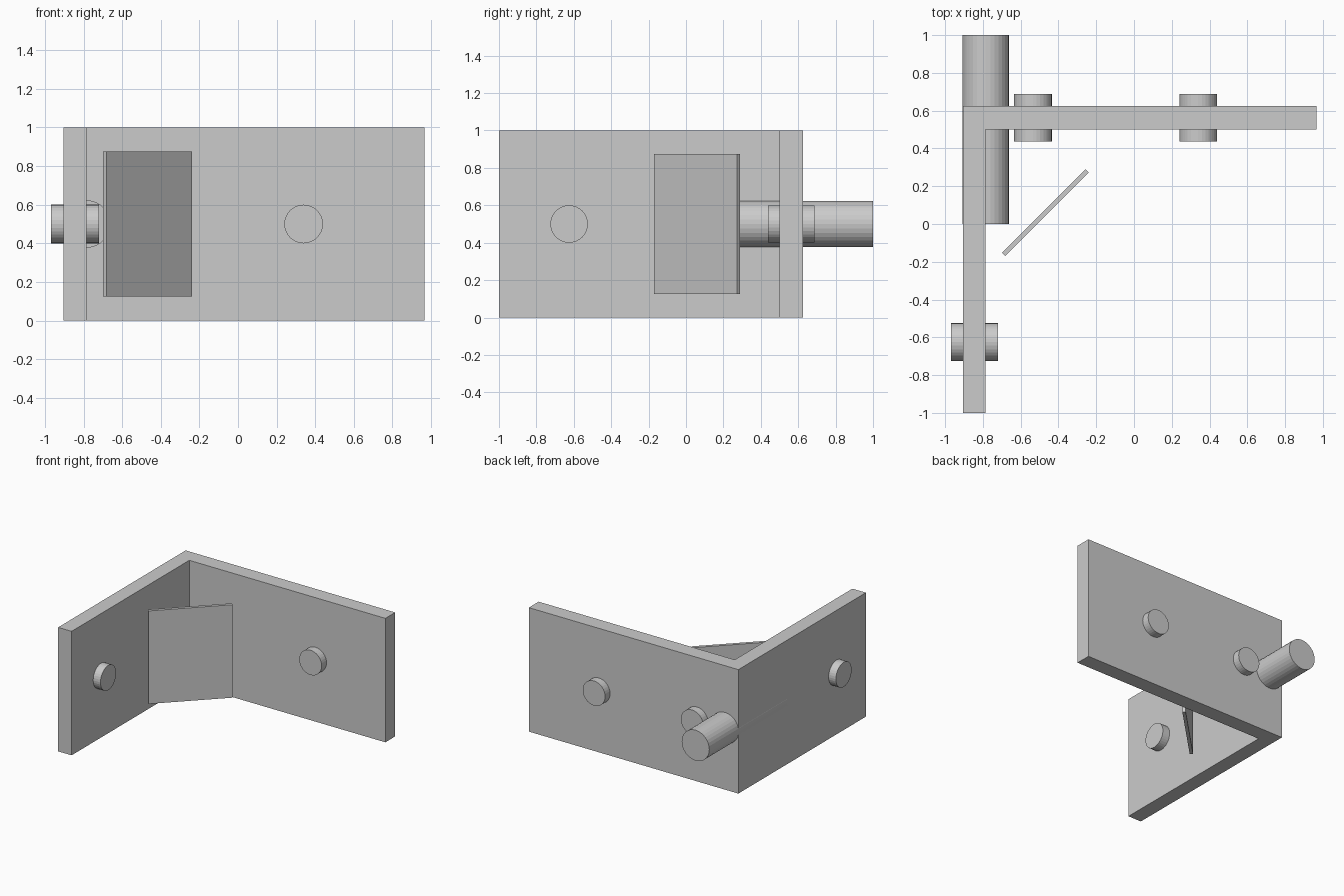
import bpy, bmesh
from math import radians
from mathutils import Matrix, Vector

if "Cube" in bpy.data.objects:
    bpy.data.objects.remove(bpy.data.objects["Cube"])


def finish(name, bm):
    bmesh.ops.recalc_face_normals(bm, faces=bm.faces)
    mesh = bpy.data.meshes.new(name)
    bm.to_mesh(mesh)
    bm.free()
    obj = bpy.data.objects.new(name, mesh)
    bpy.context.collection.objects.link(obj)
    return obj


def rod(name, center, radius, length, axis):
    """Capped cylinder lying along the x or y axis."""
    bm = bmesh.new()
    turn = Matrix.Rotation(radians(90), 4, 'Y' if axis == 'X' else 'X')
    bmesh.ops.create_cone(bm, cap_ends=True, segments=32, radius1=radius,
                          radius2=radius, depth=length,
                          matrix=Matrix.Translation(center) @ turn)
    return finish(name, bm)


# L-shaped wall, extruded from its plan outline
outline = [(-0.905, -1), (-0.785, -1), (-0.785, 0.5),
           (0.965, 0.5), (0.965, 0.625), (-0.905, 0.625)]
bm = bmesh.new()
base = bm.faces.new([bm.verts.new((x, y, 0)) for x, y in outline])
top = bmesh.ops.extrude_face_region(bm, geom=[base], use_keep_orig=True)
bmesh.ops.translate(bm, vec=(0, 0, 1),
                    verts=[g for g in top["geom"] if isinstance(g, bmesh.types.BMVert)])
finish("corner_wall", bm)

# Pins through the walls
rod("side_pin", Vector((-0.845, -0.625, 0.5)), 0.1, 0.25, 'X')
for name, x in (("back_pin_left", -0.535), ("back_pin_right", 0.34)):
    rod(name, Vector((x, 0.5625, 0.5)), 0.1, 0.25, 'Y')

# Long rod in the corner
rod("corner_rod", Vector((-0.785, 0.5, 0.5)), 0.123, 1.0, 'Y')

# Thin free panel turned 45 degrees
bm = bmesh.new()
bmesh.ops.create_cube(bm, size=1, matrix=Matrix.Translation((-0.469, 0.06, 0.5))
                      @ Matrix.Rotation(radians(45), 4, 'Z')
                      @ Matrix.Diagonal((0.625, 0.025, 0.75, 1)))
finish("angled_panel", bm)
